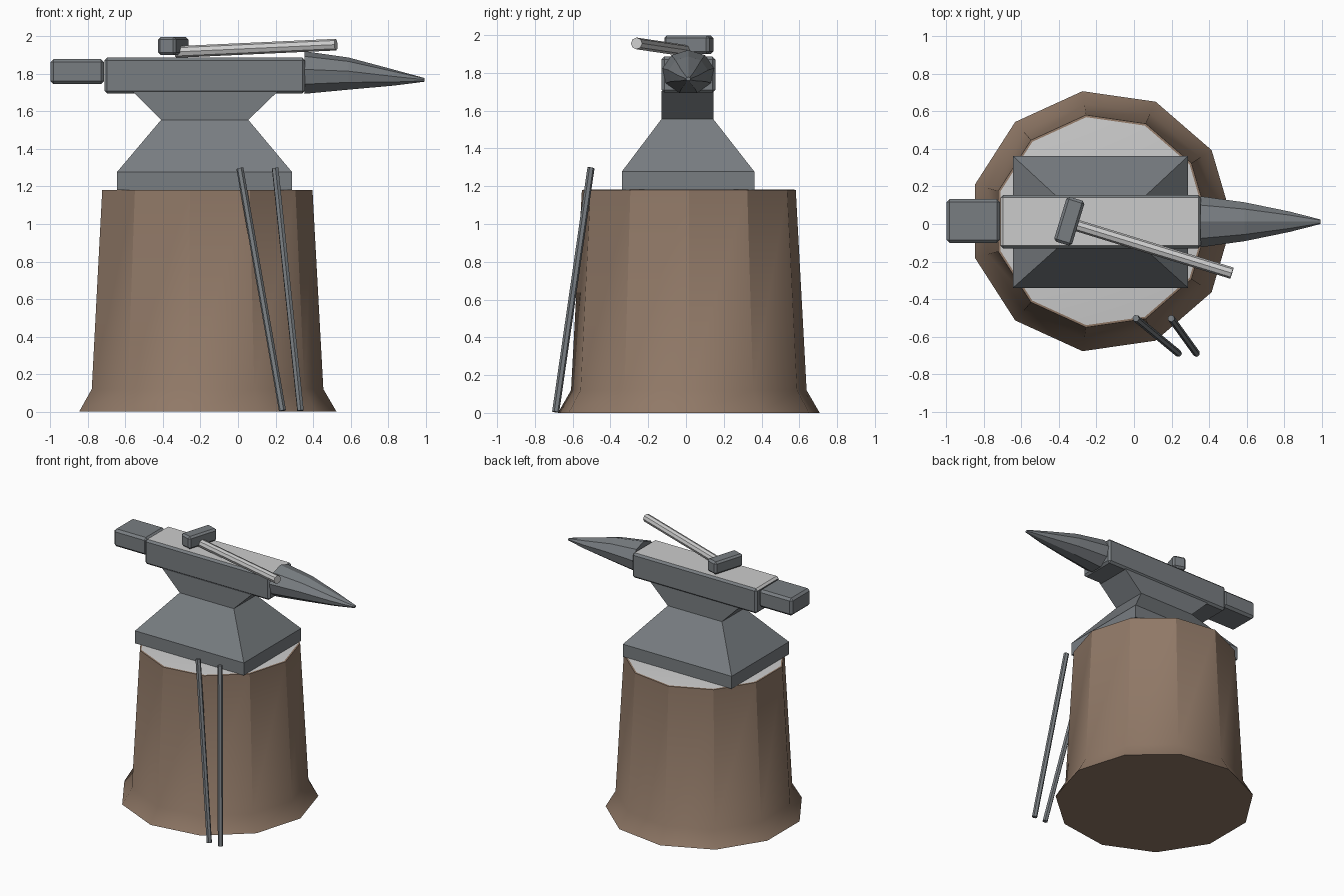
import bpy, math
from mathutils import Vector

if "Cube" in bpy.data.objects:
    bpy.data.objects.remove(bpy.data.objects["Cube"])


def mat(name, rgb):
    m = bpy.data.materials.new(name)
    m.diffuse_color = (*rgb, 1)
    m.use_nodes = True
    m.node_tree.nodes["Principled BSDF"].inputs["Base Color"].default_value = m.diffuse_color
    return m


STEEL = mat("steel", (0.19, 0.207, 0.222))
BARK = mat("bark", (0.28, 0.19, 0.135))


def loft(name, rings, mats):
    """Skin a list of equal-length vertex rings and cap both ends."""
    n = len(rings[0])
    verts = [v for r in rings for v in r]
    faces = [(k * n + i, k * n + (i + 1) % n, (k + 1) * n + (i + 1) % n, (k + 1) * n + i)
             for k in range(len(rings) - 1) for i in range(n)]
    faces += [tuple(reversed(range(n))), tuple(range(len(verts) - n, len(verts)))]
    me = bpy.data.meshes.new(name)
    me.from_pydata(verts, [], faces)
    for m in mats:
        me.materials.append(m)
    ob = bpy.data.objects.new(name, me)
    bpy.context.collection.objects.link(ob)
    return ob


def rect(x0, x1, y0, y1, z):
    return [(x0, y0, z), (x1, y0, z), (x1, y1, z), (x0, y1, z)]


def block(name, size, loc, bevel, rot=0):
    sx, sy, sz = (s / 2 for s in size)
    ob = loft(name, [rect(-sx, sx, -sy, sy, -sz), rect(-sx, sx, -sy, sy, sz)], [STEEL, None])
    ob.location = loc
    ob.rotation_euler.z = rot
    b = ob.modifiers.new("bevel", 'BEVEL')
    b.width, b.segments = bevel, 1
    return ob


def rod(name, a, b, r, sides, mats):
    a, b = Vector(a), Vector(b)
    q = (b - a).to_track_quat('Z', 'Y')
    ring = [q @ Vector((r * math.cos(t), r * math.sin(t), 0))
            for t in (math.tau * i / sides for i in range(sides))]
    return loft(name, [[a + v for v in ring], [b + v for v in ring]], mats)


# Eleven-sided stump with flared foot and pale cut top
stump = loft("stump", [[(-0.175 + r * math.cos(math.tau * i / 11),
                         0.015 + r * math.sin(math.tau * i / 11), z) for i in range(11)]
                       for r, z in ((0.70, 0.01), (0.63, 0.12), (0.572, 1.18), (0.56, 1.182))],
             [BARK, None])
for v in stump.data.vertices[:11]:
    v.co.z = 0
stump.data.polygons[-1].material_index = 1
bpy.context.view_layer.objects.active = stump
stump.select_set(True)
bpy.ops.object.shade_smooth_by_angle(angle=math.radians(30))
stump.select_set(False)

# Anvil foot and waist
loft("anvil_base", [rect(-0.645, 0.288, -0.34, 0.362, 1.18),
                    rect(-0.645, 0.288, -0.34, 0.362, 1.277),
                    rect(-0.41, 0.055, -0.13, 0.145, 1.555),
                    rect(-0.56, 0.21, -0.13, 0.145, 1.705)], [STEEL])

# Anvil body with pale working face, and heel block
body = block("anvil_body", (1.07, 0.285, 0.192), (-0.177, 0.0125, 1.791), 0.015)
body.data.polygons[-1].material_index = 1
block("anvil_heel", (0.285, 0.235, 0.135), (-0.857, 0.0155, 1.8125), 0.017)

# Nine-sided drooping horn: x, centre z, y radius, z radius
loft("anvil_horn", [[(x, 0.012 + ry * math.cos(t), cz + rz * math.sin(t))
                     for t in (math.pi / 2 + math.tau * i / 9 for i in range(9))]
                    for x, cz, ry, rz in ((0.355, 1.804, 0.138, 0.117), (0.59, 1.799, 0.105, 0.088),
                                          (0.83, 1.779, 0.055, 0.044), (0.995, 1.768, 0.012, 0.01))],
     [STEEL])

# Hammer lying on the face
block("hammer_head", (0.1, 0.25, 0.097), (-0.345, 0.015, 1.949), 0.014, math.radians(-17))
rod("hammer_handle", (-0.33, 0.0, 1.917), (0.522, -0.262, 1.956), 0.031, 8, [])

# Two rods leaning against the stump
for name, top, foot in (("left_rod", 0.01, 0.237), ("right_rod", 0.198, 0.333)):
    rod(name, (foot, -0.69, 0.005), (top, -0.503, 1.297), 0.019, 6, [STEEL])
